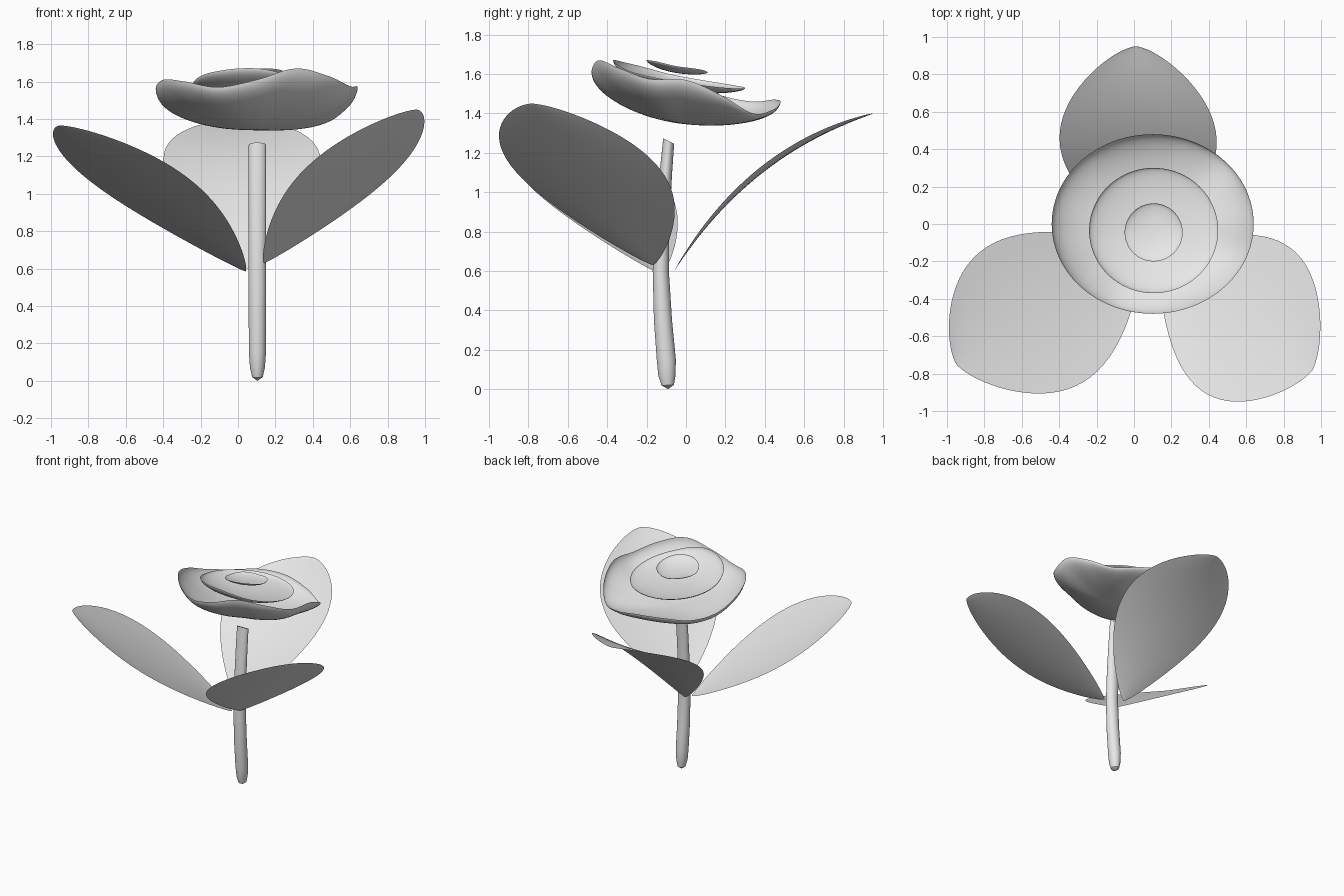
import bpy
import math
from mathutils import Vector

cube = bpy.data.objects.get("Cube")
if cube:
    bpy.data.objects.remove(cube, do_unlink=True)

grey = bpy.data.materials.new("pale_grey")
grey.use_nodes = True
grey.diffuse_color = (0.8, 0.8, 0.8, 1)
grey.node_tree.nodes["Principled BSDF"].inputs["Base Color"].default_value = (0.8, 0.8, 0.8, 1)


def loft(name, rows, closed, caps=False):
    """Skin rows of points that all have the same length."""
    n = len(rows[0])
    verts = [p for row in rows for p in row]
    faces = []
    for i in range(len(rows) - 1):
        for j in range(n if closed else n - 1):
            k = (j + 1) % n
            faces.append((i * n + j, i * n + k, (i + 1) * n + k, (i + 1) * n + j))
    if caps:
        faces.append(tuple(reversed(range(n))))
        faces.append(tuple(range(len(verts) - n, len(verts))))
    mesh = bpy.data.meshes.new(name)
    mesh.from_pydata(verts, [], faces)
    mesh.materials.append(grey)
    obj = bpy.data.objects.new(name, mesh)
    bpy.context.collection.objects.link(obj)
    bpy.ops.object.select_all(action="DESELECT")
    obj.select_set(True)
    bpy.context.view_layer.objects.active = obj
    bpy.ops.object.mode_set(mode="EDIT")
    bpy.ops.mesh.select_all(action="SELECT")
    bpy.ops.mesh.remove_doubles(threshold=0.0001)
    bpy.ops.object.mode_set(mode="OBJECT")
    bpy.ops.object.shade_smooth_by_angle(angle=math.radians(40))
    return obj


def spline(a, b, c, d, t):
    return b + 0.5 * t * (c - a + t * (2 * a - 5 * b + 4 * c - d + t * (3 * (b - c) + d - a)))


def around(values, angle):
    """Smooth periodic interpolation of evenly spaced values."""
    n = len(values)
    u = angle / math.tau * n
    i = int(u)
    return spline(*(values[(i + k) % n] for k in (-1, 0, 1, 2)), u - i)


def petal_bowl(name, centre, rx, ry, tilt, rim, sides=96, rings=20):
    """Tilted shallow bowl with a wavy rim; rim heights start at +x."""
    rows = []
    for i in range(rings + 1):
        r = math.sin(math.pi / 2 * i / rings)
        rise = 0.25 * r * r + 0.75 * (1 - math.sqrt(max(0, 1 - r * r)))
        row = []
        for j in range(sides):
            a = math.tau * j / sides
            x, y = rx * r * math.cos(a), ry * r * math.sin(a)
            edge_y = ry * math.sin(a)
            lift = around(rim, a) - centre[2] - tilt * edge_y
            row.append(Vector(centre) + Vector((x, y, tilt * y + lift * rise)))
        rows.append(row)
    return loft(name, rows, True)


def leaf(name, base, bend, tip, half, cup=0.03, rows_n=40, cols=12):
    """Broad leaf along a quadratic spine, widest just past the middle."""
    base, bend, tip, half = map(Vector, (base, bend, tip, half))
    rows = []
    for i in range(rows_n + 1):
        s = 0.5 - 0.5 * math.cos(math.pi * i / rows_n)
        spine = base * (1 - s) ** 2 + bend * 2 * s * (1 - s) + tip * s * s
        along = (bend - base) * (1 - s) + (tip - bend) * s
        up = half.cross(along).normalized()
        if up.z < 0:
            up = -up
        width = max(0, math.sin(math.pi * s ** 1.25)) ** 0.65
        row = []
        for j in range(cols + 1):
            v = 2 * j / cols - 1
            row.append(spine + half * width * v + up * cup * width * (v * v - 0.5))
        rows.append(row)
    return loft(name, rows, False)


# Flower: three nested wavy bowls
petal_bowl("outer_petals", (0.1, 0, 1.345), 0.54, 0.48, -0.1,
           [1.57, 1.49, 1.40, 1.42, 1.46, 1.47, 1.46, 1.49,
            1.56, 1.61, 1.60, 1.57, 1.61, 1.67, 1.63, 1.575])
petal_bowl("middle_petals", (0.105, -0.035, 1.51), 0.345, 0.335, -0.1,
           [1.56, 1.53, 1.53, 1.55, 1.59, 1.65, 1.67, 1.61])
petal_bowl("inner_petals", (0.105, -0.045, 1.605), 0.155, 0.155, -0.15,
           [1.64, 1.625, 1.61, 1.62, 1.625, 1.65, 1.67, 1.665])

# Three leaves
leaf("back_leaf", (0.05, -0.06, 0.6), (0.02, 0.315, 1.22), (0.01, 0.95, 1.4), (0.42, 0, 0))
leaf("left_leaf", (0.14, -0.17, 0.63), (0.54, -0.46, 1.06), (0.955, -0.78, 1.45), (0.24, 0.38, -0.01))
leaf("right_leaf", (0.04, -0.13, 0.585), (-0.46, -0.44, 1.03), (-0.95, -0.75, 1.365), (0.26, -0.36, 0.01))

# Stem: gently bent, rounded foot, slanted cut at the top
stations = [(0, 0.001, -0.09, 0), (0.02, 0.6, -0.093, 0.06), (0.07, 0.85, -0.097, 0),
            (0.15, 0.97, -0.1, 0), (0.35, 1, -0.117, 0), (0.6, 1, -0.128, 0),
            (0.85, 1, -0.12, -0.1), (1.1, 1, -0.102, -0.3), (1.26, 1, -0.088, -0.5)]
rows = []
for z, scale, y, slant in stations:
    rx, ry = 0.047 * scale, (0.053 - 0.02 * z) * scale
    rows.append([Vector((0.104 + rx * math.cos(a), y + ry * math.sin(a), z + slant * ry * math.sin(a)))
                 for a in (math.tau * k / 32 for k in range(32))])
loft("stem", rows, True, caps=True)
